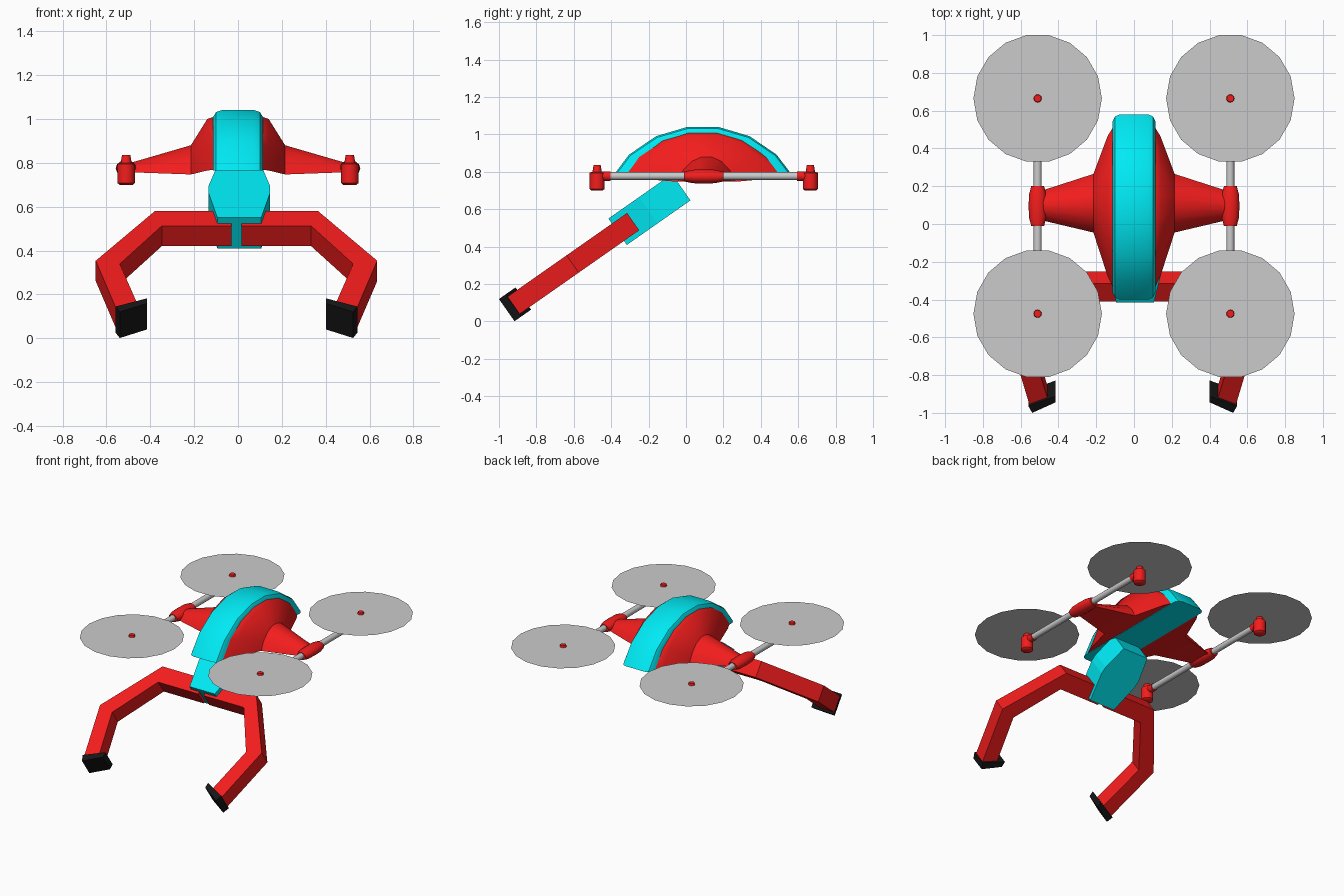
import bpy, bmesh
from math import sin, cos, pi, radians
from mathutils import Vector

if "Cube" in bpy.data.objects:
    bpy.data.objects.remove(bpy.data.objects["Cube"])


def material(name, rgb):
    m = bpy.data.materials.new(name)
    m.diffuse_color = (*rgb, 1)
    m.use_nodes = True
    m.node_tree.nodes["Principled BSDF"].inputs["Base Color"].default_value = m.diffuse_color
    return m


RED = material("red", (0.9, 0.012, 0.012))
CYAN = material("cyan", (0.0, 0.82, 0.9))
BLACK = material("black", (0.008, 0.008, 0.008))


def loft(name, rings, mat=None, smooth=None):
    """Skin closed rings of points, capping both ends."""
    bm = bmesh.new()
    vs = [[bm.verts.new(p) for p in r] for r in rings]
    n = len(vs[0])
    for a, b in zip(vs, vs[1:]):
        for i in range(n):
            j = (i + 1) % n
            bm.faces.new((a[i], a[j], b[j], b[i]))
    bm.faces.new(vs[0])
    if len(vs) > 1:
        bm.faces.new(vs[-1])
        bmesh.ops.recalc_face_normals(bm, faces=bm.faces)
    me = bpy.data.meshes.new(name)
    bm.to_mesh(me)
    bm.free()
    ob = bpy.data.objects.new(name, me)
    bpy.context.collection.objects.link(ob)
    if mat:
        me.materials.append(mat)
    if smooth:
        bpy.ops.object.select_all(action='DESELECT')
        ob.select_set(True)
        bpy.context.view_layer.objects.active = ob
        bpy.ops.object.shade_smooth_by_angle(angle=radians(smooth))
    return ob


def lathe(name, c, profile, axis, mat=None, n=12, flat=1.0):
    """Turn (radius, position) pairs about z or y through c."""
    rings = []
    for r, h in profile:
        ring = []
        for i in range(n):
            a = 2 * pi * i / n
            u, v = r * cos(a), r * sin(a)
            off = (u, v, h) if axis == 'z' else (u, h, v * flat)
            ring.append(Vector(c) + Vector(off))
        rings.append(ring)
    return loft(name, rings, mat, 40)


# Faceted half-dome outline shared by shell, stripe and wings
DOME = [(1, 0), (.806, .46), (.51, .82), (.17, 1)]
DOME += [(-y, z) for y, z in reversed(DOME)]


def dome_ring(x, cy, half, base, h):
    return [(x, cy + y * half, base + z * h) for y, z in DOME]


def dome_loft(name, stations, mat):
    full = [(-s[0], *s[1:]) for s in reversed(stations)] + stations
    return loft(name, [dome_ring(*s) for s in full], mat, 38)


# Body shell with side wings, and centre stripe
dome_loft("body_shell", [(.10, .085, .445, .77, .243), (.14, .095, .37, .765, .235),
                         (.215, .11, .155, .747, .133), (.49, .098, .078, .757, .043)], RED)
dome_loft("centre_stripe", [(.075, .09, .49, .765, .275), (.10, .09, .48, .765, .266),
                            (.113, .09, .455, .765, .245)], CYAN)

# Gripper frame: s runs forward and down, n is across the thickness
TILT = radians(35)
D = Vector((0, -cos(TILT), -sin(TILT)))
N = Vector((0, -sin(TILT), cos(TILT)))


def slab(name, origin, outline, n0, n1, mat):
    return loft(name, [[Vector(origin) + Vector((x, 0, 0)) + D * s + N * n for x, s in outline]
                       for n in (n0, n1)], mat)


# Gripper mount block
half = [(.10, 0), (.141, -.2), (.141, -.25), (.10, -.415)]
slab("gripper_mount", (.006, -.415, .55), half + [(-x, s) for x, s in reversed(half)],
     -.172, 0, CYAN)

# Gripper arms with pads
ARM = [(.022, 0), (.372, 0), (.642, .395), (.545, .79), (.45, .745), (.532, .42),
       (.34, .117), (.022, .117)]
PAD = [(.552, .782), (.408, .717), (.388, .757), (.532, .825)]
PAD = [PAD[0], PAD[1], (.408, .757), (.532, .825)]
for side, sx in (("left", -1), ("right", 1)):
    root = (-.007, -.315, .58)
    slab(f"gripper_arm_{side}", root, [(x * sx, s) for x, s in ARM], -.113, 0, RED)
    slab(f"gripper_pad_{side}", root, [(x * sx, s) for x, s in PAD], -.129, .016, BLACK)

# Rotor rails, clamps, motors and discs
for side, sx in (("left", -1), ("right", 1)):
    x = .51 * sx
    lathe(f"rotor_rail_{side}", (x, 0, .777), [(.021, -.475), (.021, .665)], 'y')
    lathe(f"rail_clamp_{side}", (x, .095, .775),
          [(.034, -.105), (.046, -.06), (.048, 0), (.046, .06), (.034, .105)], 'y', RED, flat=.78)
    for end, y, d in (("front", -.475, 1), ("back", .665, -1)):
        lathe(f"motor_{end}_{side}", (x, y, 0),
              [(.03, .70), (.04, .708), (.04, .795), (.025, .80), (.019, .836)], 'z', RED)
        lathe(f"motor_socket_{end}_{side}", (x, y, .777), [(.026, .02 * d), (.026, .072 * d)],
              'y', RED)
        loft(f"rotor_disc_{end}_{side}",
             [[(x + .34 * cos(pi * i / 9), y + .34 * sin(pi * i / 9), .822) for i in range(18)]])
